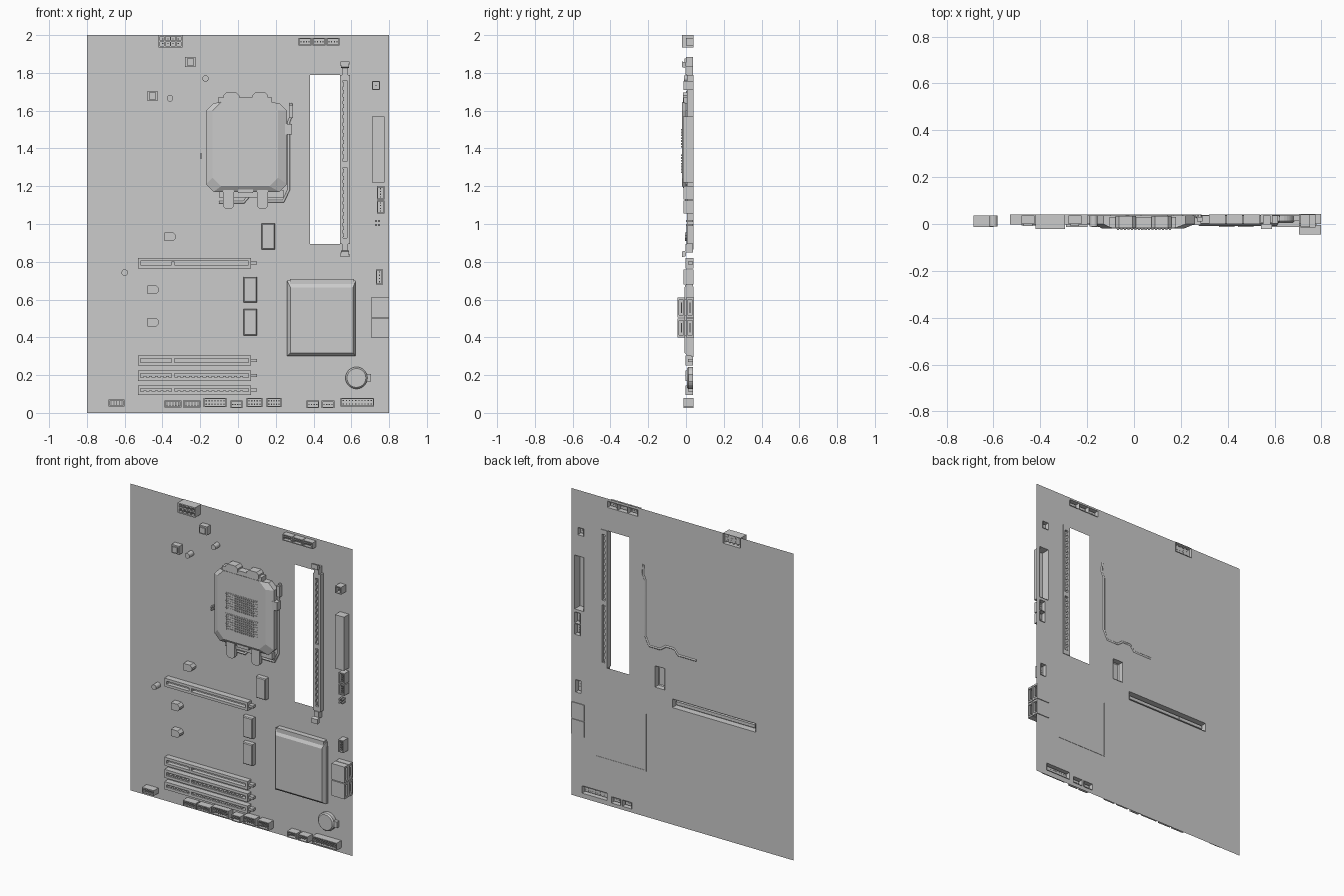
import bpy, bmesh, math

old = bpy.data.objects.get("Cube")
if old:
    bpy.data.objects.remove(old)

grey = bpy.data.materials.new("light grey")
grey.use_nodes = True
COL = (0.6, 0.6, 0.6, 1)
grey.diffuse_color = COL
grey.node_tree.nodes["Principled BSDF"].inputs["Base Color"].default_value = COL

BOARD, BACK, HIDDEN = 0.037, 0.041, 0.036
holes = []


def finish(name, bm):
    bmesh.ops.recalc_face_normals(bm, faces=bm.faces)
    me = bpy.data.meshes.new(name)
    bm.to_mesh(me)
    bm.free()
    me.materials.append(grey)
    ob = bpy.data.objects.new(name, me)
    bpy.context.collection.objects.link(ob)
    return ob


def loft(bm, rings, caps=(True, True)):
    """Join outlines (points in x, z at depth y) from back to front."""
    loops = [[bm.verts.new((x, y, z)) for x, z in pts] for pts, y in rings]
    n = len(loops[0])
    for a, b in zip(loops, loops[1:]):
        for i in range(n):
            j = (i + 1) % n
            bm.faces.new((a[i], a[j], b[j], b[i]))
    if caps[0]:
        bm.faces.new(loops[0])
    if caps[1]:
        bm.faces.new(loops[-1])


def rect(x0, x1, z0, z1, d=0):
    return [(x0 + d, z0 + d), (x1 - d, z0 + d), (x1 - d, z1 - d), (x0 + d, z1 - d)]


def octagon(x0, x1, z0, z1, c):
    return [(x0 + c, z0), (x1 - c, z0), (x1, z0 + c), (x1, z1 - c),
            (x1 - c, z1), (x0 + c, z1), (x0, z1 - c), (x0, z0 + c)]


def circle(x, z, r, n=20):
    return [(x + r * math.cos(math.tau * i / n), z + r * math.sin(math.tau * i / n)) for i in range(n)]


def box(bm, x0, x1, z0, z1, y0, y1):
    loft(bm, [(rect(x0, x1, z0, z1), y1), (rect(x0, x1, z0, z1), y0)])


def block(name, x0, x1, z0, z1, front, bevel=0.0, through=False):
    """Plain component; a through one is hollow and opens at the back."""
    bm = bmesh.new()
    r = rect(x0, x1, z0, z1)
    rings = [(r, BACK if through else HIDDEN), (r, front + bevel)]
    if bevel:
        rings.append((rect(x0, x1, z0, z1, bevel), front))
    loft(bm, rings, (not through, True))
    if through:
        holes.append((x0, x1, z0, z1))
    return finish(name, bm)


def header(name, x0, x1, z0, z1, cols, rows, front=-0.01, through=False, rim=0.006):
    """Open shroud with a sunken floor and a grid of pins."""
    bm = bmesh.new()
    r, inner = rect(x0, x1, z0, z1), rect(x0, x1, z0, z1, rim)
    loft(bm, [(r, BACK if through else HIDDEN), (r, front), (inner, front), (inner, 0.02)],
         (not through, True))
    w, h = (x1 - x0 - 2 * rim) / cols, (z1 - z0 - 2 * rim) / rows
    for i in range(cols):
        for k in range(rows):
            x, z = x0 + rim + w * (i + 0.5), z0 + rim + h * (k + 0.5)
            box(bm, x - 0.003, x + 0.003, z - 0.003, z + 0.003, front + 0.003, 0.022)
    if through:
        holes.append((x0, x1, z0, z1))
    return finish(name, bm)


# Processor socket: stepped cover, hook tabs and perforated patches
bm = bmesh.new()
loft(bm, [(octagon(-0.17, 0.26, 1.17, 1.64, 0.04), HIDDEN),
          (octagon(-0.17, 0.26, 1.17, 1.64, 0.04), 0.0),
          (octagon(-0.135, 0.212, 1.2, 1.645, 0.045), -0.02)])
box(bm, -0.105, 0.18, 1.62, 1.67, -0.014, 0.03)
finish("socket_cover", bm)
bm = bmesh.new()
for x in (-0.035, 0.117):
    loft(bm, [(octagon(x - 0.043, x + 0.043, 1.64, 1.695, 0.015), y) for y in (0.034, -0.017)])
for x in (-0.05, 0.13):
    loft(bm, [(octagon(x - 0.03, x + 0.03, 1.08, 1.19, 0.015), y) for y in (0.018, -0.006)])
box(bm, -0.1, 0.24, 1.14, 1.18, 0.01, HIDDEN)
box(bm, 0.0, 0.08, 1.165, 1.2, -0.008, 0.02)
box(bm, 0.235, 0.285, 1.475, 1.53, -0.005, 0.03)
finish("socket_tabs", bm)
bm = bmesh.new()
for z0 in (1.265, 1.4):
    box(bm, -0.075, 0.16, z0, z0 + 0.11, -0.022, -0.019)
    for i in range(16):
        for k in range(7):
            x, z = -0.072 + i * 0.0147, z0 + 0.004 + k * 0.0152
            box(bm, x, x + 0.009, z, z + 0.009, -0.026, -0.022)
finish("socket_contact_pads", bm)

# Bent wire lever, half sunk in the board
curve = bpy.data.curves.new("socket_lever", "CURVE")
curve.dimensions = "3D"
curve.bevel_depth, curve.bevel_resolution = 0.008, 1
curve.use_fill_caps = True
path = [(0.28, 1.64), (0.285, 1.58), (0.268, 1.54), (0.268, 1.18), (0.24, 1.12), (0.16, 1.12),
        (0.12, 1.15), (0.06, 1.15), (0.03, 1.115), (-0.1, 1.115)]
spline = curve.splines.new("POLY")
spline.points.add(len(path) - 1)
for p, (x, z) in zip(spline.points, path):
    p.co = (x, 0.033, z, 1)
curve.materials.append(grey)
bpy.context.collection.objects.link(bpy.data.objects.new("socket_lever", curve))
block("lever_grip", 0.27, 0.292, 1.56, 1.63, 0.01)

# Memory slot with notched rails and end latches
holes.append((0.38, 0.59, 0.895, 1.79))
bm = bmesh.new()
for x0, x1 in ((0.54, 0.555), (0.577, 0.592)):
    box(bm, x0, x1, 0.895, 1.79, 0.004, BACK)
box(bm, 0.55, 0.58, 0.895, 1.79, 0.018, 0.024)
for z in (0.895, 1.3, 1.76):
    box(bm, 0.55, 0.58, z, z + 0.03, 0.004, BACK)
for i in range(22):
    z = 0.93 + i * 0.038
    box(bm, 0.553, 0.561, z, z + 0.02, 0.004, BACK)
finish("memory_slot", bm)
bm = bmesh.new()
for z, s in ((1.79, 1), (0.895, -1)):
    box(bm, 0.55, 0.582, min(z, z + s * 0.045), max(z, z + s * 0.045), -0.002, HIDDEN)
    side = [(0.545, z + s * 0.035), (0.587, z + s * 0.035), (0.59, z + s * 0.065), (0.542, z + s * 0.065)]
    loft(bm, [(side, 0.0), ([(x, q + s * 0.006) for x, q in side], -0.022)])
finish("memory_latches", bm)

# Expansion slots with a long groove and a key
for i, (z0, z1) in enumerate(((0.765, 0.82), (0.25, 0.305), (0.17, 0.225), (0.095, 0.145))):
    bm = bmesh.new()
    outer, groove = rect(-0.53, 0.07, z0, z1), rect(-0.515, 0.055, z0 + 0.017, z1 - 0.017)
    loft(bm, [(outer, BACK if i == 0 else HIDDEN), (outer, -0.002), (groove, -0.002), (groove, 0.025)],
         (i != 0, True))
    zm = (z0 + z1) / 2
    box(bm, -0.352, -0.335, zm - 0.01, zm + 0.01, -0.002, 0.026)
    box(bm, 0.07, 0.1, zm - 0.008, zm + 0.008, 0.01, HIDDEN)
    if i > 1:
        for k in range(18):
            x = -0.5 + k * 0.03
            box(bm, x, x + 0.016, zm - 0.009, zm - 0.002, 0.0, 0.026)
    finish("expansion_slot", bm)
holes.append((-0.53, 0.07, 0.765, 0.82))

# Chipset heatsink, with a thin rim showing on the back
bm = bmesh.new()
base = rect(0.26, 0.622, 0.3, 0.7)
loft(bm, [(base, HIDDEN), (base, 0.012), (rect(0.277, 0.61, 0.318, 0.665), -0.008)])
box(bm, 0.275, 0.615, 0.665, 0.71, 0.002, HIDDEN)
for x in (0.26, 0.618):
    box(bm, x, x + 0.006, 0.3, 0.67, 0.03, 0.039)
box(bm, 0.26, 0.624, 0.297, 0.303, 0.03, 0.039)
finish("chipset_heatsink", bm)

# Coin battery and its clip
bm = bmesh.new()
loft(bm, [(circle(0.627, 0.185, r, 28), y) for r, y in ((0.058, HIDDEN), (0.058, 0.012), (0.05, 0.004))])
box(bm, 0.67, 0.705, 0.165, 0.205, 0.012, HIDDEN)
finish("coin_battery", bm)

# Chips, power chokes and capacitors
for x0, z0, h, through in ((0.03, 0.585, 0.135, False), (0.03, 0.41, 0.14, False), (0.125, 0.865, 0.138, True)):
    block("memory_chip", x0, x0 + 0.07, z0, z0 + h, 0.002, 0.005, through)
for x0, z0 in ((-0.28, 1.83), (-0.48, 1.65)):
    block("power_choke", x0, x0 + 0.055, z0, z0 + 0.055, 0.0)
    block("choke_core", x0 + 0.009, x0 + 0.046, z0 + 0.009, z0 + 0.046, -0.008)
for x, z in ((-0.172, 1.77), (-0.36, 1.665), (-0.6, 0.743)):
    bm = bmesh.new()
    loft(bm, [(circle(x, z, 0.017), HIDDEN), (circle(x, z, 0.017), -0.01)])
    bpy.context.view_layer.objects.active = cap = finish("round_capacitor", bm)
    bpy.ops.object.select_all(action="DESELECT")
    cap.select_set(True)
    bpy.ops.object.shade_smooth_by_angle()
for x, z in ((-0.39, 0.91), (-0.48, 0.63), (-0.48, 0.457)):
    bm = bmesh.new()
    c = 0.016
    pts = [(x, z), (x + 0.063 - c, z), (x + 0.063, z + c), (x + 0.063, z + 0.045 - c),
           (x + 0.063 - c, z + 0.045), (x, z + 0.045)]
    loft(bm, [(pts, HIDDEN), (pts, -0.006)])
    finish("power_transistor", bm)

# Large connectors
header("processor_power_connector", -0.42, -0.295, 1.935, 2.0, 4, 2, -0.022, True, 0.008)
bm = bmesh.new()
for i in range(5):
    x = -0.42 + i * 0.0295
    box(bm, x, x + 0.007, 1.936, 1.999, -0.021, 0.021)
box(bm, -0.418, -0.297, 1.964, 1.971, -0.021, 0.021)
finish("power_connector_walls", bm)
block("main_power_connector", 0.71, 0.775, 1.22, 1.57, -0.015, 0, True)
for z0, z1 in ((0.4, 0.5), (0.505, 0.61)):
    bm = bmesh.new()
    for y0, y1 in ((-0.044, -0.004), (0.0, 0.042)):
        # Sockets face the board edge
        box(bm, 0.705, 0.78, z0, z1, y0, y1)
        for a, b, c, d in ((z0, z0 + 0.012, y0, y1), (z1 - 0.012, z1, y0, y1),
                           (z0, z1, y0, y0 + 0.008), (z0, z1, y1 - 0.008, y1)):
            box(bm, 0.78, 0.799, a, b, c, d)
        ym = (y0 + y1) / 2
        box(bm, 0.78, 0.795, z0 + 0.025, z1 - 0.025, ym - 0.003, ym + 0.003)
    box(bm, 0.705, 0.78, z0 + 0.01, z1 - 0.01, -0.006, 0.002)
    finish("drive_connector", bm)

# Pin headers around the edges
for i in range(3):
    header("fan_header", 0.32 + i * 0.074, 0.39 + i * 0.074, 1.945, 1.985, 4, 1, 0.0, True)
for x0, x1, z0, z1, cols, rows, through in (
        (-0.685, -0.6, 0.035, 0.07, 5, 2, False), (-0.39, -0.3, 0.028, 0.065, 5, 2, False),
        (-0.29, -0.198, 0.028, 0.065, 5, 2, False), (-0.182, -0.06, 0.03, 0.08, 7, 2, False),
        (-0.04, 0.024, 0.025, 0.065, 4, 1, False), (0.045, 0.13, 0.03, 0.08, 5, 2, False),
        (0.15, 0.23, 0.03, 0.08, 5, 2, False), (0.363, 0.43, 0.025, 0.065, 4, 1, True),
        (0.443, 0.51, 0.025, 0.065, 4, 1, True), (0.543, 0.72, 0.033, 0.08, 10, 2, True),
        (0.735, 0.775, 1.13, 1.2, 1, 4, True), (0.735, 0.775, 1.055, 1.125, 1, 4, True),
        (0.73, 0.767, 0.68, 0.76, 1, 4, True), (0.71, 0.752, 1.71, 1.757, 1, 1, True)):
    header("pin_header", x0, x1, z0, z1, cols, rows, -0.012, through)
bm = bmesh.new()
for x, z in ((0.725, 0.99), (0.742, 0.99), (0.725, 1.01), (0.742, 1.01), (-0.2, 1.347), (-0.2, 1.363)):
    box(bm, x, x + 0.01, z, z + 0.01, 0.0, HIDDEN)
finish("jumper_pins", bm)

# Board sheet with openings behind the through-mounted parts
xs = sorted({-0.8, 0.8, *(v for h in holes for v in h[:2])})
zs = sorted({0.0, 2.0, *(v for h in holes for v in h[2:])})
bm = bmesh.new()
for a, b in zip(xs, xs[1:]):
    for c, d in zip(zs, zs[1:]):
        x, z = (a + b) / 2, (c + d) / 2
        if not any(h[0] < x < h[1] and h[2] < z < h[3] for h in holes):
            bm.faces.new([bm.verts.new((px, BOARD, pz)) for px, pz in rect(a, b, c, d)])
bmesh.ops.remove_doubles(bm, verts=bm.verts, dist=1e-5)
bmesh.ops.dissolve_limit(bm, angle_limit=0.01, verts=bm.verts, edges=bm.edges)
finish("circuit_board", bm)
